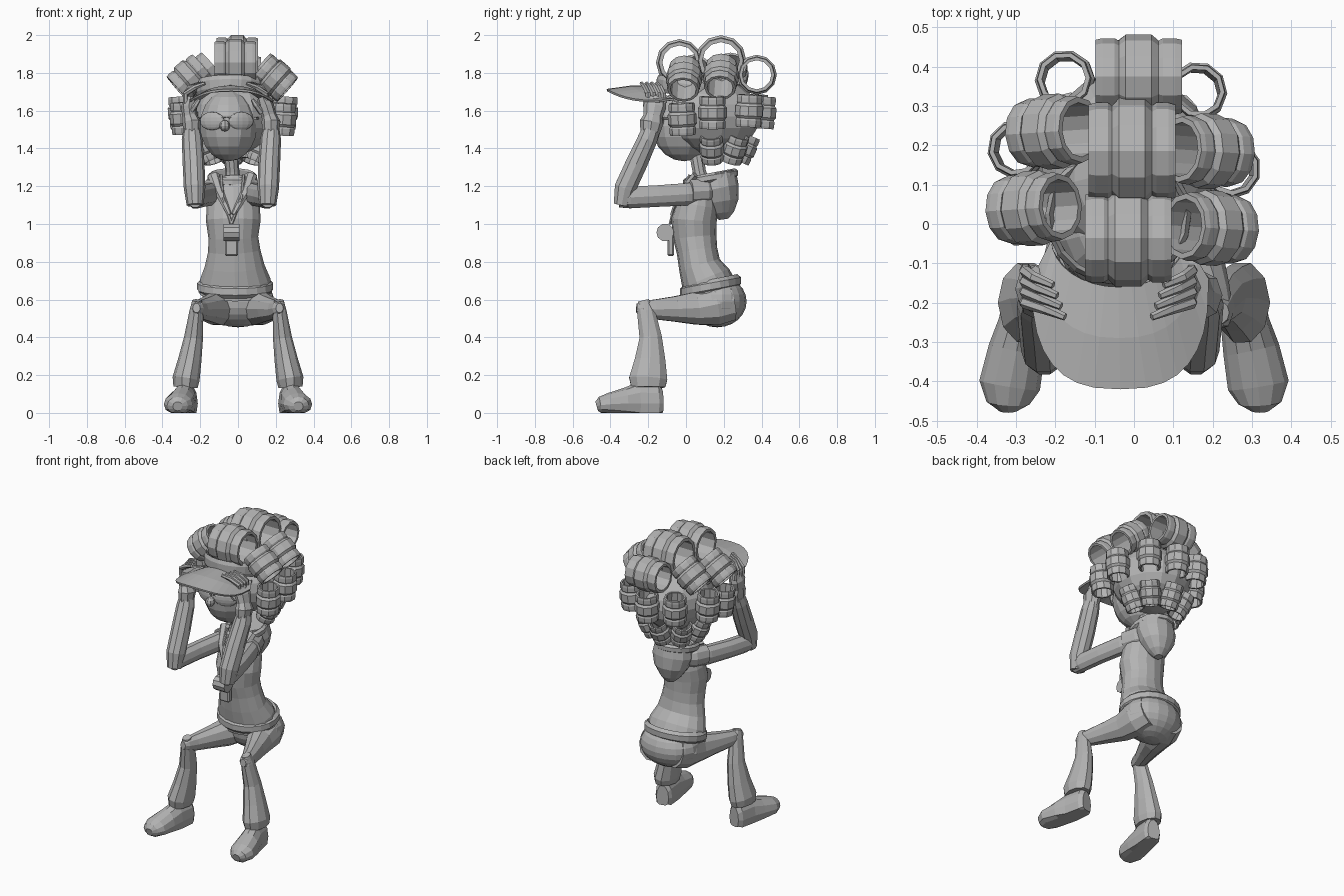
import bpy, bmesh, math
from mathutils import Vector, Matrix

if "Cube" in bpy.data.objects:
    bpy.data.objects.remove(bpy.data.objects["Cube"], do_unlink=True)

grey = bpy.data.materials.new("plain_grey")
grey.use_nodes = True
grey.diffuse_color = (0.45, 0.45, 0.45, 1)
grey.node_tree.nodes["Principled BSDF"].inputs["Base Color"].default_value = (0.45, 0.45, 0.45, 1)


def finish(name, bm):
    bmesh.ops.recalc_face_normals(bm, faces=bm.faces)
    mesh = bpy.data.meshes.new(name)
    bm.to_mesh(mesh)
    bm.free()
    mesh.materials.append(grey)
    ob = bpy.data.objects.new(name, mesh)
    bpy.context.collection.objects.link(ob)
    return ob


def tube(name, rings, sides=10, floor=None, closed=False):
    """Loft ellipses (x, y, z, half width, half depth) along a path."""
    bm = bmesh.new()
    pts = [Vector(r[:3]) for r in rings]
    n = len(pts)
    loops = []
    for i, r in enumerate(rings):
        if closed:
            t = pts[(i + 1) % n] - pts[i - 1]
        else:
            t = pts[min(i + 1, n - 1)] - pts[max(i - 1, 0)]
        t.normalize()
        ref = Vector((0, 0, 1)) if closed else Vector((1, 0, 0))
        u = (ref - t * ref.dot(t)).normalized()
        v = t.cross(u)
        loop = []
        for k in range(sides):
            a = math.tau * k / sides
            p = pts[i] + u * r[3] * math.cos(a) + v * r[-1] * math.sin(a)
            if floor is not None:
                p.z = max(p.z, floor)
            loop.append(bm.verts.new(p))
        loops.append(loop)
    for i in range(n if closed else n - 1):
        a, b = loops[i], loops[(i + 1) % n]
        for k in range(sides):
            j = (k + 1) % sides
            bm.faces.new((a[k], a[j], b[j], b[k]))
    if not closed:
        bm.faces.new(loops[0])
        bm.faces.new(loops[-1])
    return finish(name, bm)


def hoop(name, centre, rx, ry, rise, high, thick, count=20):
    """Closed band around an ellipse, lifted at the back by rise."""
    x, y, z = centre
    angles = [math.tau * k / count for k in range(count)]
    return tube(name, [(x + rx * math.cos(a), y + ry * math.sin(a), z + rise * math.sin(a), high, thick)
                       for a in angles], 6, closed=True)


def ball(name, centre, size, yaw=0, u=14, v=10):
    bm = bmesh.new()
    bmesh.ops.create_uvsphere(bm, u_segments=u, v_segments=v, radius=1)
    bm.transform(Matrix.Translation(centre) @ Matrix.Rotation(yaw, 4, 'Z') @ Matrix.Diagonal((*size, 1)))
    return finish(name, bm)


# Hollow roller: two end bands and a wrapped lock of hair in the middle
HALF = [(.77, .5), (.93, .5), (.97, .42), (.97, .28), (.91, .23), (1.06, .15)]
PROFILE = HALF + [(r, -h) for r, h in reversed(HALF)]


def roller(name, centre, axis, radius, length, sides=12):
    bm = bmesh.new()
    q = Vector(axis).to_track_quat('Z', 'Y')
    loops = []
    for k in range(sides):
        a = math.tau * k / sides
        loops.append([bm.verts.new(Vector(centre) + q @ Vector(
            (r * radius * math.cos(a), r * radius * math.sin(a), h * length)))
            for r, h in PROFILE])
    m = len(PROFILE)
    for k in range(sides):
        a, b = loops[k], loops[(k + 1) % sides]
        for i in range(m):
            j = (i + 1) % m
            bm.faces.new((a[i], a[j], b[j], b[i]))
    return finish(name, bm)


# Head and hair
ball("head", (-.05, -.01, 1.52), (.155, .17, .188))
ball("hair", (-.02, .14, 1.57), (.23, .25, .2))
ball("nose", (-.07, -.19, 1.52), (.028, .035, .03), u=8, v=6)
for s, side in ((1, "left"), (-1, "right")):
    ball(side + "_lens", (-.06 + .077 * s, -.152, 1.545), (.072, .02, .048), yaw=.42 * s, u=12, v=8)
    tube(side + "_temple", [(-.05 + .14 * s, -.12, 1.56, .008), (-.05 + .165 * s, 0, 1.56, .008)], 6)
    ball(side + "_ear", (-.05 + .155 * s, .02, 1.5), (.025, .035, .05), u=8, v=6)
tube("glasses_bridge", [(-.1, -.172, 1.56, .01), (-.06, -.185, 1.565, .01), (-.02, -.172, 1.56, .01)], 6)

# Rollers along the crown
for i, (x, y, z, r) in enumerate([(-.015, -.035, 1.855, .117), (-.005, .185, 1.865, .127), (.012, .375, 1.79, .1)]):
    roller(f"crown_roller_{i}", (x, y, z), (1, 0, 0), r, .22)
# Rollers tilted down each side of the crown
for i, (x, y, z) in enumerate([(-.255, .04, 1.775), (-.205, .235, 1.785), (.195, -.01, 1.77), (.185, .185, 1.78)]):
    s = 1 if x > 0 else -1
    roller(f"slope_roller_{i}", (x, y, z), (s * .75, -.05, -.65), .09, .18)
# Upright rollers around the head
for i, (x, y, z) in enumerate([(.235, -.02, 1.555), (.245, .14, 1.59), (.16, .335, 1.6), (0, .405, 1.59),
                               (-.175, .365, 1.6), (-.295, .19, 1.59), (-.285, .02, 1.56)]):
    roller(f"upright_roller_{i}", (x, y, z), (x * .25, (y - .14) * .25, 1), .072, .17, 10)
# Small rollers at the nape, leaning inward at the bottom
for i in range(5):
    a = math.radians(-5 + i * 47.5)
    x, y = math.cos(a), math.sin(a)
    roller(f"nape_roller_{i}", (-.03 + .16 * x, .15 + .16 * y, 1.4), (x * .45, y * .45, 1), .062, .15, 10)

# Visor: headband and drooping brim
hoop("visor_band", (-.04, .02, 1.715), .175, .165, -.03, .045, .012)
bm = bmesh.new()
rows = []
for k in range(17):
    a = math.pi * k / 16
    c, s = math.cos(a), math.sin(a)
    wide, deep = math.copysign(abs(c) ** .75, c), abs(s) ** .75
    inner = Vector((-.04 + .17 * c, -.04 - .12 * s, 1.735 - .075 * c * c))
    outer = Vector((-.035 + .225 * wide, -.14 - .28 * deep, 1.715 - .06 * c * c))
    rows.append([bm.verts.new(inner.lerp(outer, f) + Vector((0, 0, .008 * math.sin(math.pi * f))))
                 for f in (0, .5, 1)])
for a, b in zip(rows, rows[1:]):
    for i in range(2):
        bm.faces.new((a[i], a[i + 1], b[i + 1], b[i]))
brim = finish("visor_brim", bm)
brim.modifiers.new("thickness", 'SOLIDIFY').thickness = .012

# Torso, hem and hips
tube("neck", [(-.03, .09, 1.18, .05, .05), (-.03, .07, 1.28, .037, .037), (-.04, .05, 1.4, .04, .04)])
tube("shirt", [(-.015, .13, .64, .195, .148), (-.015, .105, .71, .186, .134), (-.018, .072, .78, .158, .112),
               (-.02, .058, .86, .138, .108), (-.025, .047, .93, .132, .115), (-.025, .042, 1.02, .145, .121),
               (-.025, .06, 1.1, .14, .112), (-.025, .07, 1.18, .12, .095), (-.03, .08, 1.25, .075, .065)], 16)
hoop("shirt_hem", (-.015, .13, .67), .182, .142, .03, .035, .022)
ball("hips", (0, .165, .59), (.195, .156, .137), u=18, v=12)

# Hood hanging to a point behind a low collar
tube("hood", [(-.025, .16, 1.27, .115, .105), (-.025, .175, 1.19, .13, .105), (-.025, .19, 1.12, .108, .09),
              (-.025, .195, 1.06, .065, .06), (-.025, .2, 1.025, .025, .025)], 12)
hoop("hood_collar", (-.03, .13, 1.245), .115, .13, .025, .025, .018, 16)
for s, side in ((1, "left"), (-1, "right")):
    tube(side + "_lapel", [(-.03 + .1 * s, .05, 1.26, .032, .02), (-.03 + .07 * s, -.03, 1.17, .025, .015),
                           (-.035 + .01 * s, -.075, 1.05, .012, .01)], 6)
    tube(side + "_cord", [(-.03 + .06 * s, .02, 1.26, .008), (-.03 + .05 * s, -.05, 1.14, .008),
                          (-.035, -.085, 1.0, .008)], 6)

# Whistle on the cord
bm = bmesh.new()
bmesh.ops.create_cone(bm, cap_ends=True, segments=10, radius1=.047, radius2=.047, depth=.085)
bm.transform(Matrix.Translation((-.035, -.11, .955)) @ Matrix.Rotation(math.pi / 2, 4, 'Y'))
finish("whistle_drum", bm)
bm = bmesh.new()
bmesh.ops.create_cube(bm, size=1)
bm.transform(Matrix.Translation((-.035, -.08, .895)) @ Matrix.Diagonal((.07, .035, .13, 1)))
bmesh.ops.bevel(bm, geom=bm.edges[:], offset=0.008, segments=1, affect='EDGES')
finish("whistle_mouthpiece", bm)

m = -.035
for s, side in ((1, "left"), (-1, "right")):
    # Flared trouser leg
    tube(side + "_thigh", [(s * .08, .24, .59, .085, .105), (s * .1, .15, .572, .1, .115),
                           (s * .12, .05, .553, .083, .09), (s * .16, -.06, .55, .063, .07),
                           (s * .2, -.17, .548, .045, .054), (s * .217, -.235, .553, .036, .042),
                           (s * .22, -.262, .555, .02, .025)])
    tube(side + "_shin", [(s * .217, -.225, .595, .025, .03), (s * .22, -.212, .54, .037, .05),
                          (s * .235, -.187, .4, .05, .062), (s * .255, -.19, .28, .062, .085),
                          (s * .275, -.2, .18, .072, .106), (s * .278, -.2, .135, .064, .094)])
    # Shoe
    tube(side + "_shoe", [(s * .262, -.128, .05, .04, .08), (s * .267, -.15, .05, .055, .11),
                          (s * .282, -.25, .05, .062, .115), (s * .298, -.32, .05, .072, .085),
                          (s * .316, -.41, .045, .078, .06), (s * .32, -.455, .04, .055, .045),
                          (s * .32, -.473, .035, .025, .025)], 12, floor=0.0)
    # Bent arm with a short sleeve blending into the shoulder
    tube(side + "_upper_arm", [(m + s * .08, .1, 1.165, .05, .06), (m + s * .12, 0, 1.157, .052, .062),
                               (m + s * .16, -.15, 1.148, .05, .06), (m + s * .19, -.3, 1.14, .05, .06),
                               (m + s * .192, -.36, 1.13, .04, .045)])
    tube(side + "_sleeve", [(m + s * .06, .14, 1.175, .045, .052), (m + s * .085, .1, 1.175, .062, .068),
                            (m + s * .115, .02, 1.17, .06, .067)])
    tube(side + "_forearm", [(m + s * .192, -.34, 1.1, .045, .045), (m + s * .195, -.322, 1.19, .057, .06),
                             (m + s * .2, -.262, 1.32, .058, .06), (m + s * .208, -.203, 1.45, .055, .055),
                             (m + s * .21, -.185, 1.5, .045, .05)])
    # Glove with curved fingers gripping the brim
    tube(side + "_glove", [(m + s * .208, -.195, 1.45, .04, .045), (m + s * .21, -.182, 1.54, .05, .063),
                           (m - .01 + s * .21, -.175, 1.57, .04, .05), (m - .02 + s * .205, -.165, 1.62, .042, .06),
                           (m - .025 + s * .19, -.16, 1.67, .03, .055)], 8)
    h = m - .03
    for i in range(4):
        y, reach = -.115 - .027 * i, .01 * i
        tube(f"{side}_finger_{i}", [(h + s * .21, y, 1.64, .016), (h + s * .212, y - .005, 1.69, .015),
                                    (h + s * (.19 - reach), y - .02, 1.725, .014),
                                    (h + s * (.14 - reach), y - .04, 1.745, .01)], 6)
    tube(side + "_thumb", [(h + s * .19, -.2, 1.59, .017), (h + s * .16, -.215, 1.63, .015),
                           (h + s * .14, -.215, 1.66, .01)], 6)
